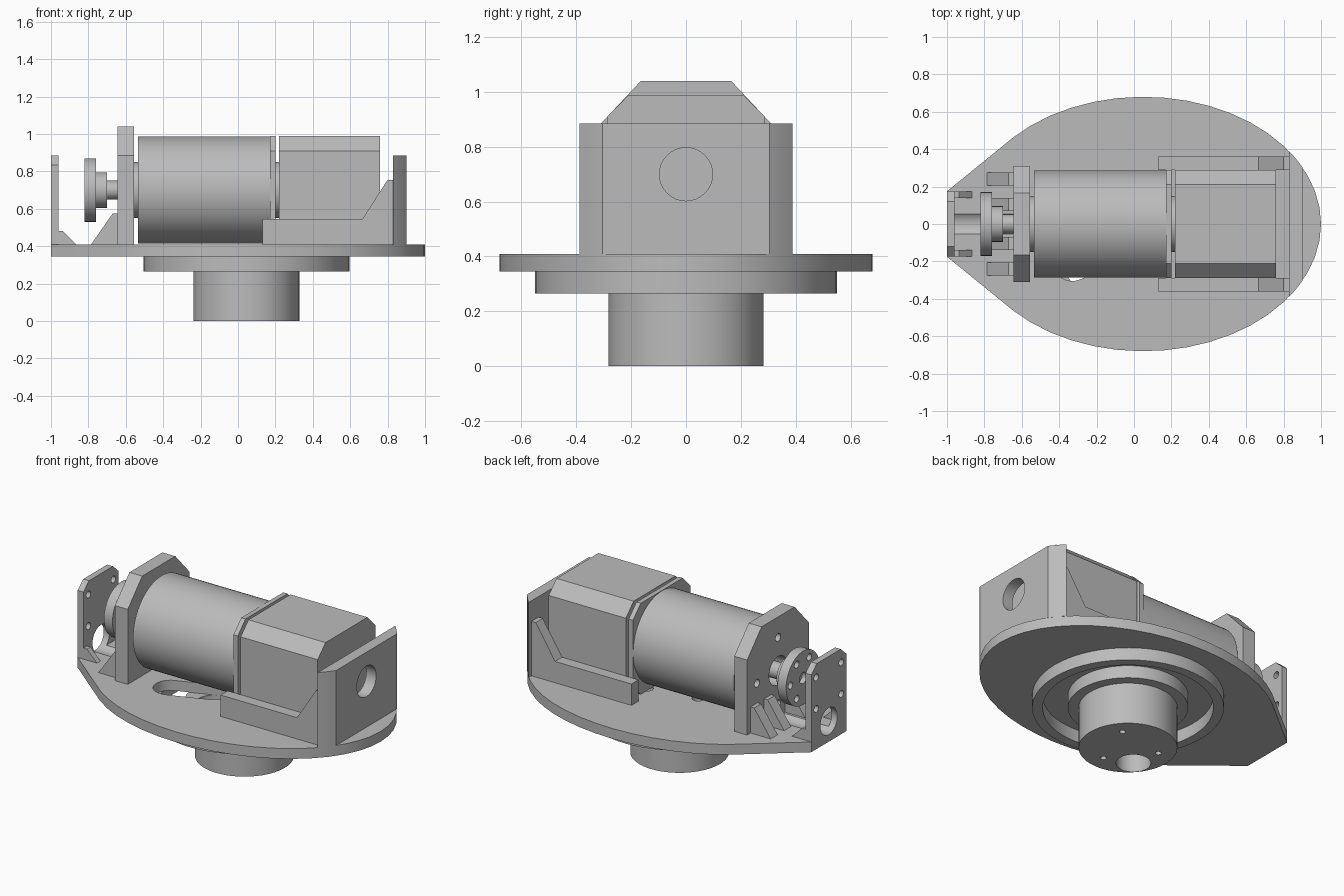
import bpy, bmesh, math
from mathutils import Vector

cube = bpy.data.objects.get("Cube")
if cube:
    bpy.data.objects.remove(cube)

grey = bpy.data.materials.new("machined grey")
grey.use_nodes = True
GREY = (0.5, 0.5, 0.5, 1)
grey.diffuse_color = GREY
grey.node_tree.nodes["Principled BSDF"].inputs["Base Color"].default_value = GREY

HUB = 0.045     # x of the turning axis
AXIS = 0.70     # height of the motor axis
DECK = 0.41     # top of the base plate
UNDER = 0.345   # underside of the base plate


def prism(name, points, axis, lo, hi):
    """Extrude a 2D outline along x (points y,z), y (points x,z) or z (points x,y)."""
    place = {"x": lambda a, b, t: (t, a, b),
             "y": lambda a, b, t: (a, t, b),
             "z": lambda a, b, t: (a, b, t)}[axis]
    bm = bmesh.new()
    face = bm.faces.new([bm.verts.new(place(a, b, lo)) for a, b in points])
    ext = bmesh.ops.extrude_face_region(bm, geom=[face])
    moved = [v for v in ext["geom"] if isinstance(v, bmesh.types.BMVert)]
    bmesh.ops.translate(bm, verts=moved, vec=Vector(place(0, 0, hi - lo)))
    bmesh.ops.recalc_face_normals(bm, faces=bm.faces)
    mesh = bpy.data.meshes.new(name)
    bm.to_mesh(mesh)
    bm.free()
    mesh.materials.append(grey)
    obj = bpy.data.objects.new(name, mesh)
    bpy.context.collection.objects.link(obj)
    return obj


def circle(a, b, r, n=48):
    return [(a + r * math.cos(math.tau * i / n), b + r * math.sin(math.tau * i / n))
            for i in range(n)]


def cylinder(name, axis, a, b, r, lo, hi, n=48):
    return prism(name, circle(a, b, r, n), axis, lo, hi)


def cut(obj, cutters):
    """Subtract the cutters from the part, then discard them."""
    for c in cutters:
        c.hide_render = True
        mod = obj.modifiers.new("cut", "BOOLEAN")
        mod.operation, mod.solver, mod.object = "DIFFERENCE", "EXACT", c
    graph = bpy.context.evaluated_depsgraph_get()
    mesh = bpy.data.meshes.new_from_object(obj.evaluated_get(graph))
    obj.modifiers.clear()
    obj.data = mesh
    for c in cutters:
        bpy.data.objects.remove(c)


def holes(axis, centres, r, lo, hi, n=20):
    return [cylinder("cutter", axis, a, b, r, lo, hi, n) for a, b in centres]


def ring_of(a, b, r, count, start=0):
    return [(a + r * math.cos(start + math.tau * i / count),
             b + r * math.sin(start + math.tau * i / count)) for i in range(count)]


def edge_y(x):
    """Half width of the oval base at x."""
    return 0.68 * math.sqrt(max(0, 1 - ((x - 0.05) / 0.95) ** 2))


# Base plate: oval running tangentially into a blunt nose
sweep = math.radians(136.5)
outline = [(0.05 + 0.95 * math.cos(t), 0.68 * math.sin(t))
           for t in (sweep * (i / 18 - 1) for i in range(37))]
outline += [(-1, 0.175), (-1, -0.175)]
base = prism("base_plate", outline, "z", UNDER, DECK)

# Cable slot, screw holes and clearance groove
cable = (-0.093, -0.116)
slot_end = (-0.33, -0.205)
heading = math.atan2(slot_end[1] - cable[1], slot_end[0] - cable[0])
slot = []
for (cx, cy), turn in ((cable, math.pi / 2), (slot_end, -math.pi / 2)):
    slot += [(cx + 0.1 * math.cos(heading + turn + math.pi * i / 16),
              cy + 0.1 * math.sin(heading + turn + math.pi * i / 16)) for i in range(17)]
screws = ring_of(HUB, 0, 0.185, 3, math.radians(40))
cut(base, [prism("cutter", slot, "z", 0.3, 0.5),
           cylinder("cutter", "x", 0, 0.475, 0.085, -1.1, -0.646)]
    + holes("z", screws, 0.035, 0.3, 0.5))

# Bearing under the base and hollow hub
outer = cylinder("bearing_outer_ring", "z", HUB, 0, 0.55, 0.265, UNDER, 64)
cut(outer, [cylinder("cutter", "z", HUB, 0, 0.49, 0.2, 0.4, 64)])
for name, r, lo, hi in (("bearing_inner_ring", 0.345, 0.265, UNDER),
                        ("hub", 0.283, 0, 0.265)):
    part = cylinder(name, "z", HUB, 0, r, lo, hi, 64)
    cut(part, holes("z", [cable], 0.1, -0.1, 0.5, 32)
        + holes("z", screws, 0.018, -0.1, 0.5))

# Motor, stepped couplings and output flange along the x axis
for name, r, lo, hi in (("gearbox", 0.286, -0.535, 0.17),
                        ("gearbox_collar", 0.15, -0.556, -0.535),
                        ("motor_collar", 0.15, 0.2, 0.22),
                        ("output_shaft", 0.05, -0.7, -0.6),
                        ("flange_neck", 0.095, -0.76, -0.7)):
    cylinder(name, "x", 0, AXIS, r, lo, hi, 64)
flange = cylinder("output_flange", "x", 0, AXIS, 0.17, -0.82, -0.76)
cut(flange, holes("x", ring_of(0, AXIS, 0.125, 6), 0.022, -0.9, -0.7)
    + holes("x", [(0, AXIS)], 0.035, -0.9, -0.79))

# Square motor body with chamfered corners, and its adapter plate
w, c = 0.288, 0.21
octagon = [(w, c), (c, w), (-c, w), (-w, c), (-w, -c), (-c, -w), (c, -w), (w, -c)]
octagon = [(y, z + AXIS) for y, z in octagon]
prism("motor_body", octagon, "x", 0.22, 0.76)
prism("adapter_plate", octagon, "x", 0.17, 0.2)

# Front motor bracket
bracket = prism("motor_bracket", [(-0.31, DECK), (0.31, DECK), (0.31, 0.885), (0.165, 1.04),
                                  (-0.165, 1.04), (-0.31, 0.885)], "x", -0.645, -0.555)
cut(bracket, holes("x", ring_of(0, AXIS, 0.21, 4), 0.025, -0.7, -0.5)
    + holes("x", [(0, AXIS)], 0.09, -0.7, -0.5, 32))

# Nose plate
nose = prism("nose_plate", [(-0.175, DECK), (0.175, DECK), (0.175, 0.835), (0.12, 0.885),
                            (-0.12, 0.885), (-0.175, 0.835)], "x", -1, -0.96)
corners = [(s * 0.125, AXIS + d) for s in (-1, 1) for d in (-0.1, 0.1)]
cut(nose, holes("x", corners, 0.022, -1.1, -0.9)
    + holes("x", [(0, 0.475)], 0.085, -1.1, -0.9, 32))

# Rear plate, its ends following the oval edge
steps = [0.83 + 0.07 * i / 4 for i in range(5)]
plan = [(x, -edge_y(x)) for x in steps] + [(x, edge_y(x)) for x in reversed(steps)]
rear = prism("rear_plate", plan, "z", DECK, 0.885)
cut(rear, holes("x", [(0, AXIS)], 0.097, 0.7, 1.1, 32))

# Mirrored side rails and gusset ribs
rail = [(0.13, DECK), (0.83, DECK), (0.83, 0.755), (0.8, 0.755), (0.665, 0.545), (0.13, 0.545)]
bracket_rib = [(-0.785, DECK), (-0.645, DECK), (-0.645, 0.575), (-0.67, 0.575)]
nose_rib = [(-0.96, DECK), (-0.865, DECK), (-0.935, 0.48), (-0.96, 0.48)]
for side, s in (("left", 1), ("right", -1)):
    for name, shape, near, far in (("side_rail", rail, 0.29, 0.36),
                                   ("outer_bracket_rib", bracket_rib, 0.205, 0.275),
                                   ("inner_bracket_rib", bracket_rib, 0.07, 0.14),
                                   ("nose_rib", nose_rib, 0.14, 0.175)):
        prism(f"{side}_{name}", shape, "y", s * near, s * far)

# Smooth the curved walls, keep the edges crisp
bpy.ops.object.select_all(action="DESELECT")
parts = [o for o in bpy.context.collection.objects if o.type == "MESH"]
for o in parts:
    o.select_set(True)
bpy.context.view_layer.objects.active = parts[0]
bpy.ops.object.shade_smooth_by_angle(angle=math.radians(25))
